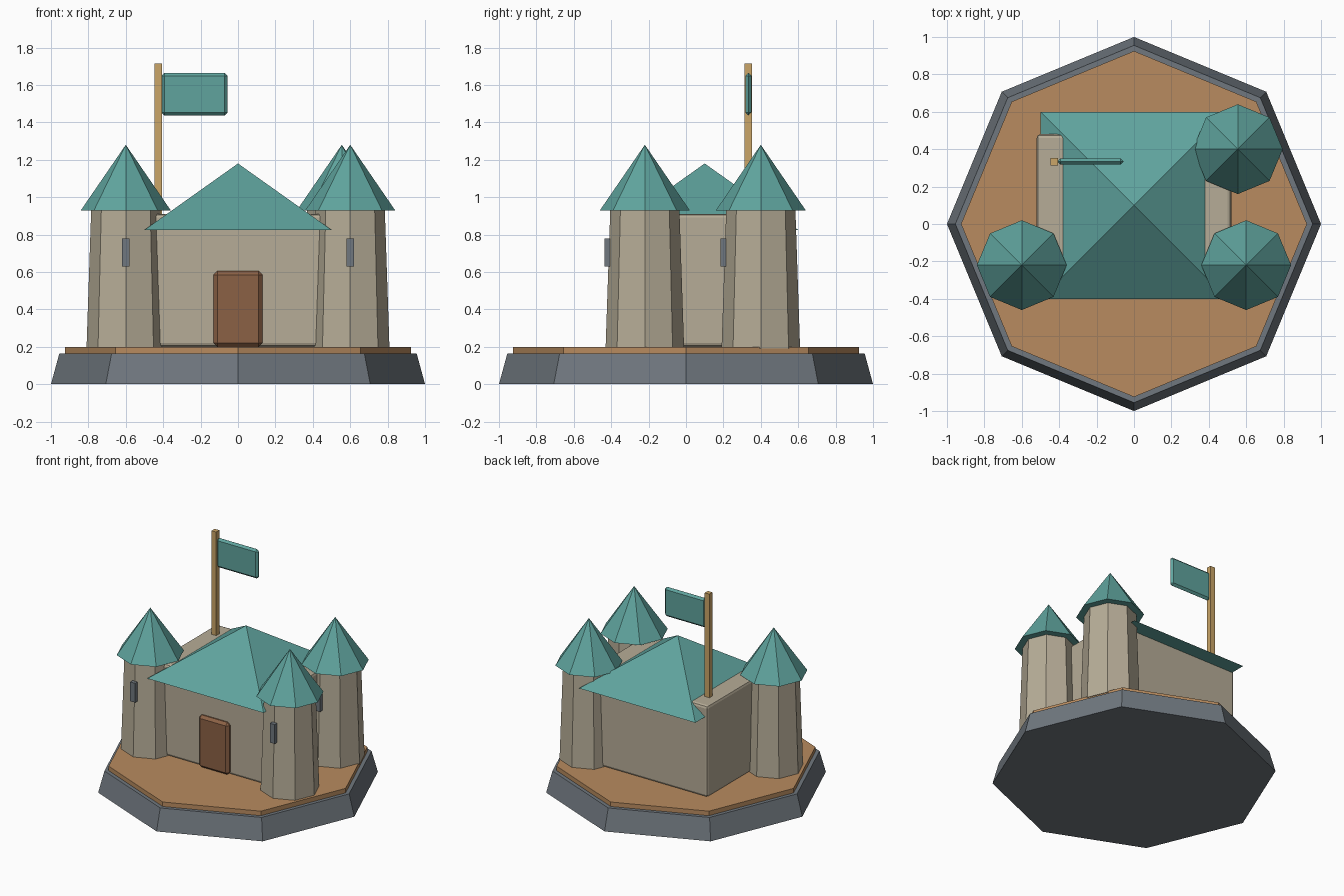
import bpy
from math import pi

cube = bpy.data.objects.get("Cube")
if cube:
    bpy.data.objects.remove(cube, do_unlink=True)


def material(name, r, g, b):
    m = bpy.data.materials.new(name)
    m.use_nodes = True
    m.diffuse_color = (r, g, b, 1)
    m.node_tree.nodes["Principled BSDF"].inputs["Base Color"].default_value = (r, g, b, 1)
    return m


stone = material("warm_stone", 0.47, 0.415, 0.31)
teal = material("teal", 0.115, 0.37, 0.34)
slate = material("slate_grey", 0.16, 0.185, 0.21)
earth = material("tan_ground", 0.48, 0.26, 0.115)
door_wood = material("door_brown", 0.26, 0.12, 0.06)
pole_wood = material("pale_wood", 0.60, 0.38, 0.14)


def finish(name, mat):
    ob = bpy.context.object
    ob.name = name
    ob.data.materials.append(mat)
    return ob


def cone(name, mat, x, y, z0, z1, r0, r1, sides=8, turn=0):
    bpy.ops.mesh.primitive_cone_add(vertices=sides, radius1=r0, radius2=r1, depth=z1 - z0,
                                    location=(x, y, (z0 + z1) / 2), rotation=(0, 0, turn))
    return finish(name, mat)


def box(name, mat, lo, hi, bevel=0, segments=1):
    bpy.ops.mesh.primitive_cube_add(size=1, location=[(a + b) / 2 for a, b in zip(lo, hi)])
    ob = finish(name, mat)
    ob.scale = [b - a for a, b in zip(lo, hi)]
    bpy.ops.object.transform_apply(location=False, rotation=False, scale=True)
    if bevel:
        mod = ob.modifiers.new("soft_edges", "BEVEL")
        mod.width = bevel
        mod.segments = segments
    return ob


# Octagonal plinth and ground slab
cone("plinth", slate, 0, 0, 0, 0.165, 1.0, 0.955)
cone("ground", earth, 0, 0, 0.16, 0.2, 0.925, 0.925)

# Keep with its four-sided roof and door
box("keep", stone, (-0.52, -0.28, 0.2), (0.52, 0.48, 0.91), 0.02, 2)
cone("keep_roof", teal, 0, 0.1, 0.825, 1.18, 0.5 * 2 ** 0.5, 0, 4, pi / 4)
box("door", door_wood, (-0.13, -0.31, 0.2), (0.13, -0.25, 0.605), 0.02)

# Towers, each with a pointed roof and a window slit facing the front
towers = {"right": (-0.6, -0.22), "left": (0.6, -0.22), "back_left": (0.555, 0.4)}
for side, (x, y) in towers.items():
    cone(side + "_tower", stone, x, y, 0.19, 0.93, 0.21, 0.185)
    cone(side + "_tower_roof", teal, x, y, 0.93, 1.28, 0.24, 0)
    box(side + "_window", slate, (x - 0.021, y - 0.216, 0.63), (x + 0.021, y - 0.186, 0.78))

# Flag and pole
box("flag_pole", pole_wood, (-0.447, 0.314, 0.85), (-0.407, 0.352, 1.715))
box("flag", teal, (-0.41, 0.317, 1.437), (-0.055, 0.35, 1.665), 0.016)
